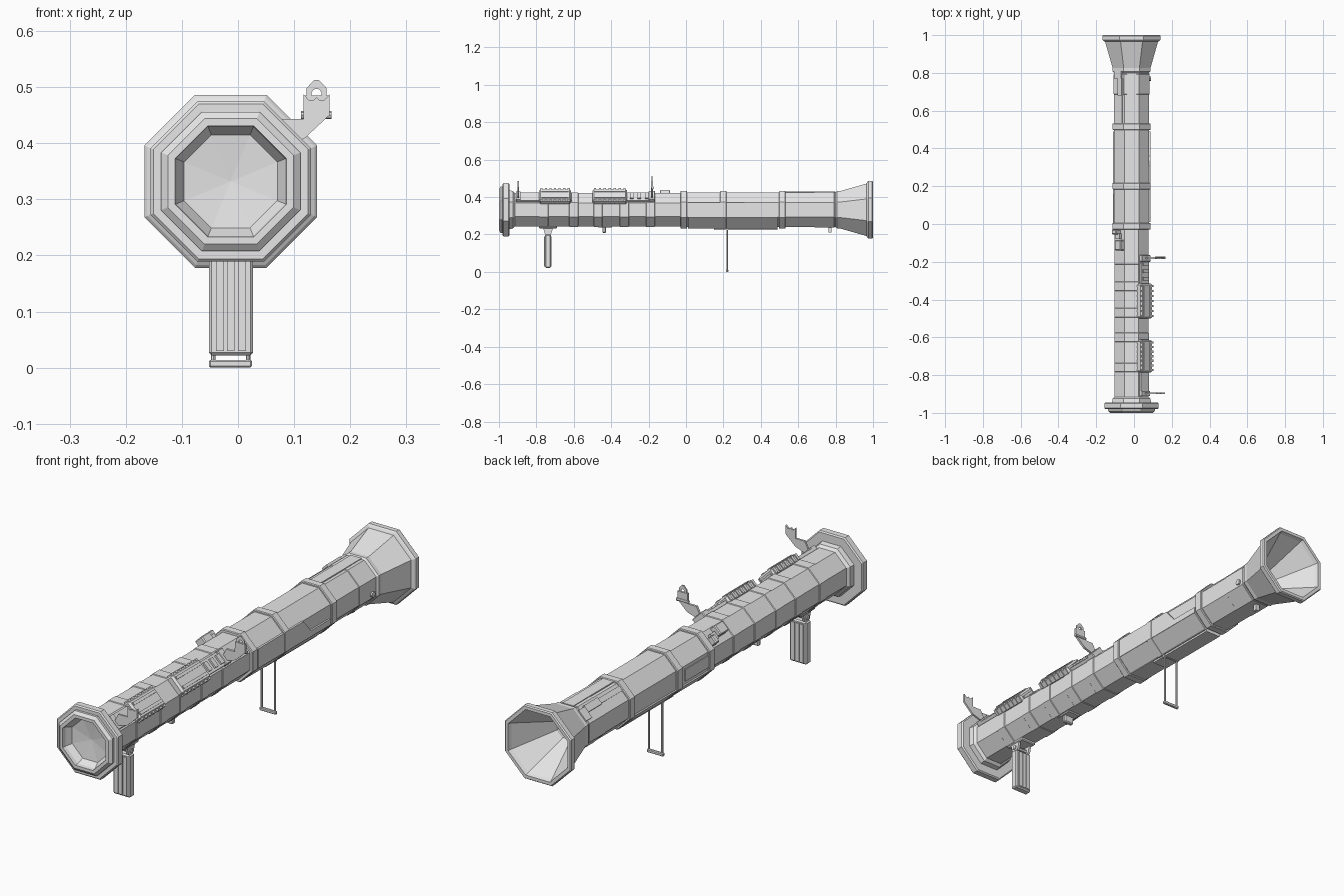
import bpy, bmesh, math
from mathutils import Matrix, Vector

cube = bpy.data.objects.get("Cube")
if cube:
    bpy.data.objects.remove(cube, do_unlink=True)

CX, CZ = -0.013, 0.332          # tube axis
grey = bpy.data.materials.new("plain_grey")
grey.use_nodes = True
grey.diffuse_color = (0.8, 0.8, 0.8, 1)
grey.node_tree.nodes["Principled BSDF"].inputs["Base Color"].default_value = (0.8, 0.8, 0.8, 1)


def finish(name, bm, bevel=0):
    bmesh.ops.recalc_face_normals(bm, faces=bm.faces)
    mesh = bpy.data.meshes.new(name)
    bm.to_mesh(mesh)
    bm.free()
    mesh.materials.append(grey)
    obj = bpy.data.objects.new(name, mesh)
    bpy.context.scene.collection.objects.link(obj)
    if bevel:
        mod = obj.modifiers.new("edge_chamfer", "BEVEL")
        mod.width, mod.segments = bevel, 1
    return obj


def octagon_lathe(name, profile, closed=False):
    """Sweep (y, apothem) points into an eight-sided body around the tube axis."""
    bm = bmesh.new()
    rings = []
    for y, a in profile:
        r = a / math.cos(math.pi / 8)
        angles = [math.pi / 8 + k * math.pi / 4 for k in range(8)]
        rings.append([bm.verts.new((CX + r * math.cos(t), y, CZ + r * math.sin(t))) for t in angles])
    pairs = list(zip(rings, rings[1:]))
    if closed:
        pairs.append((rings[-1], rings[0]))
    for p, q in pairs:
        for k in range(8):
            j = (k + 1) % 8
            bm.faces.new((p[k], p[j], q[j], q[k]))
    bmesh.ops.remove_doubles(bm, verts=bm.verts, dist=1e-5)
    return finish(name, bm)


def box(name, x, y, z, turn=0, bevel=0):
    """Box from (min, max) ranges, turned about its own y axis."""
    bm = bmesh.new()
    bmesh.ops.create_cube(bm, size=1)
    ranges = (x, y, z)
    size = [b - a for a, b in ranges]
    mid = Vector([(a + b) / 2 for a, b in ranges])
    bmesh.ops.transform(bm, verts=bm.verts, matrix=Matrix.Translation(mid)
                        @ Matrix.Rotation(math.radians(turn), 4, "Y") @ Matrix.Diagonal((*size, 1)))
    return finish(name, bm, bevel)


def face_box(name, turn, y, r, width, off=0, bevel=0):
    """Box lying on one side of the octagon: r is its range of distance from the axis."""
    t = math.radians(turn)
    m = (r[0] + r[1]) / 2
    x = CX + m * math.sin(t) + off * math.cos(t)
    z = CZ + m * math.cos(t) - off * math.sin(t)
    h = (r[1] - r[0]) / 2
    return box(name, (x - width / 2, x + width / 2), y, (z - h, z + h), turn, bevel)


def prism(name, pts, lo, hi, axis="Y"):
    """Extrude an outline of (x, z) along y, or of (y, z) along x."""
    bm = bmesh.new()
    place = (lambda p, d: (p[0], d, p[1])) if axis == "Y" else (lambda p, d: (d, p[0], p[1]))
    a, b = ([bm.verts.new(place(p, d)) for p in pts] for d in (lo, hi))
    bm.faces.new(a)
    bm.faces.new(b)
    for k in range(len(pts)):
        j = (k + 1) % len(pts)
        bm.faces.new((a[k], a[j], b[j], b[k]))
    return finish(name, bm)


def rod(name, start, end, radius, sides=8):
    bm = bmesh.new()
    a, b = Vector(start), Vector(end)
    turn = (b - a).to_track_quat("Z", "Y").to_matrix().to_4x4()
    bmesh.ops.create_cone(bm, cap_ends=True, segments=sides, radius1=radius, radius2=radius,
                          depth=(b - a).length, matrix=Matrix.Translation((a + b) / 2) @ turn)
    return finish(name, bm)


# Main body: front dish, flange, tube, flared rear and its hollow inside
octagon_lathe("launch_tube", [
    (-0.95, 0), (-0.96, 0.083), (-0.985, 0.097), (-1, 0.099), (-1, 0.112), (-0.99, 0.124),
    (-0.98, 0.124), (-0.98, 0.138), (-0.975, 0.143), (-0.95, 0.143), (-0.945, 0.138),
    (-0.945, 0.104), (-0.925, 0.1), (-0.915, 0.089), (-0.02, 0.089), (0, 0.093),
    (0.8, 0.093), (0.808, 0.1), (0.825, 0.1), (0.965, 0.14), (0.97, 0.149),
    (0.975, 0.154), (0.995, 0.154), (1, 0.15), (1, 0.137), (0.985, 0.132),
    (0.81, 0.045), (0.78, 0.045), (0.78, 0)])


def band(name, y, width, a, depth=0.02):
    lo, hi = y - width / 2, y + width / 2
    c = 0.003
    octagon_lathe(name, [(lo, a - depth), (lo, a - c), (lo + c, a), (hi - c, a),
                         (hi, a - c), (hi, a - depth)], closed=True)


# Clamp rings and the thin wraps on the front half
for i, y in enumerate((-0.012, 0.2, 0.515)):
    band(f"clamp_ring_{i + 1}", y, 0.035, 0.101)
for i, y in enumerate((-0.19, -0.33, -0.47, -0.6, -0.76)):
    band(f"tube_wrap_{i + 1}", y, 0.05, 0.0915)
band("rear_wrap", 0.74, 0.11, 0.095)

# Sight rail and ribbed sight covers on the upper sighted side
face_box("front_rail", 45, (-0.905, -0.61), (0.08, 0.102), 0.06)
face_box("rear_rail", 45, (-0.32, -0.17), (0.08, 0.102), 0.06)
for label, lo, hi in (("front", -0.785, -0.615), ("rear", -0.5, -0.315)):
    face_box(f"{label}_sight_cover", 45, (lo, hi), (0.08, 0.118), 0.088, bevel=0.008)
    for off in (-0.022, 0.022):
        face_box(f"{label}_cover_ridge", 45, (lo + 0.012, hi - 0.012), (0.11, 0.122), 0.012, off)
    count = 7
    for k in range(count):
        y = lo + (k + 0.5) * (hi - lo) / count
        face_box(f"{label}_cover_rib", 45, (y - 0.006, y + 0.006), (0.09, 0.115), 0.096)
for y in (-0.29, -0.25, -0.21):
    face_box("rail_block", 45, (y - 0.01, y + 0.01), (0.1, 0.11), 0.04)

# Sight brackets reaching out from the rail
arm = [(0.045, 0.385), (0.118, 0.408), (0.163, 0.45)]
prism("rear_sight_bracket", arm + [(0.163, 0.485), (0.117, 0.485), (0.117, 0.443), (0.075, 0.443)],
      -0.186, -0.176)
prism("front_sight_bracket", arm + [(0.163, 0.487), (0.153, 0.476), (0.146, 0.476), (0.14, 0.482),
      (0.134, 0.476), (0.127, 0.476), (0.117, 0.487), (0.117, 0.443), (0.075, 0.443)],
      -0.9, -0.892)
arc = [math.radians(225 - k * 30) for k in range(10)]
hole = [(0.14 + 0.009 * math.cos(t), 0.488 + 0.009 * math.sin(t)) for t in arc]
prism("rear_peep", [(0.122, 0.48), (0.122, 0.498), (0.136, 0.513), (0.144, 0.513),
      (0.158, 0.498), (0.158, 0.48)] + hole[::-1], -0.184, -0.178)
rod("sight_hinge", (0.112, -0.178, 0.45), (0.167, -0.178, 0.45), 0.007)
face_box("rear_sight_foot", 45, (-0.2, -0.165), (0.085, 0.112), 0.065, bevel=0.003)
face_box("front_sight_foot", 45, (-0.91, -0.885), (0.085, 0.108), 0.06)

# Firing controls on the opposite upper side
face_box("safety_block", -45, (-0.14, -0.085), (0.08, 0.118), 0.045, 0.012, 0.004)
face_box("safety_lever", -45, (-0.08, -0.05), (0.085, 0.105), 0.03)
face_box("trigger_guard", -45, (-0.055, -0.03), (0.085, 0.122), 0.035, -0.012, 0.004)
face_box("control_plate", -90, (-0.02, 0.16), (0.085, 0.097), 0.05)

# Cable channel and rear fittings
face_box("cable_channel", -45, (0.51, 0.77), (0.085, 0.097), 0.022, 0.015)
face_box("cable_end", -45, (0.68, 0.77), (0.09, 0.106), 0.03, 0.015)
face_box("rear_latch", -45, (0.77, 0.81), (0.09, 0.105), 0.05)
face_box("top_plate", 0, (0.53, 0.8), (0.09, 0.098), 0.05)
rod("side_knob", (0.075, 0.77, 0.31), (0.09, 0.77, 0.31), 0.012)
face_box("rear_sling_lug", 180, (0.762, 0.778), (0.09, 0.122), 0.02)

# Shoulder pad wrapped around the lower side
prism("pad_side", [(0.01, 0.372), (0.31, 0.372), (0.36, 0.315), (0.49, 0.315), (0.49, 0.29),
                   (0.01, 0.29)], 0.07, 0.087, "X")
face_box("pad_corner", 135, (0.01, 0.49), (0.085, 0.1), 0.08)
face_box("pad_bottom", 180, (0.01, 0.49), (0.085, 0.099), 0.08)
face_box("pad_seam", 180, (0.15, 0.49), (0.095, 0.107), 0.07)
face_box("pad_far_corner", -135, (0.01, 0.49), (0.085, 0.098), 0.078)

# Folding wire shoulder rest
for x in (-0.044, 0.018):
    rod("rest_leg", (x, 0.22, 0.012), (x, 0.22, 0.235), 0.004)
box("rest_foot", (-0.052, 0.025), (0.214, 0.226), (0, 0.014), bevel=0.003)
rod("rest_hinge", (-0.05, 0.22, 0.228), (0.024, 0.22, 0.228), 0.006)

# Front grip with its bracket
box("grip", (-0.052, 0.027), (-0.754, -0.722), (0.022, 0.2), bevel=0.005)
for x in (-0.032, CX, 0.007):
    box("grip_ridge", (x - 0.007, x + 0.007), (-0.758, -0.718), (0.03, 0.19))
box("grip_mount", (-0.05, 0.024), (-0.785, -0.69), (0.232, 0.268), bevel=0.004)
for x in (-0.045, 0.011):
    prism("grip_hinge_ear", [(-0.765, 0.24), (-0.755, 0.205), (-0.738, 0.19), (-0.72, 0.205),
                             (-0.71, 0.24)], x, x + 0.01, "X")
rod("grip_pin", (-0.05, -0.738, 0.215), (0.025, -0.738, 0.215), 0.009)

# Sling hook under the front half
box("hook_plate", (-0.045, 0.02), (-0.47, -0.395), (0.238, 0.265), bevel=0.004)
box("sling_hook", (-0.035, 0.01), (-0.447, -0.428), (0.208, 0.245), bevel=0.004)
